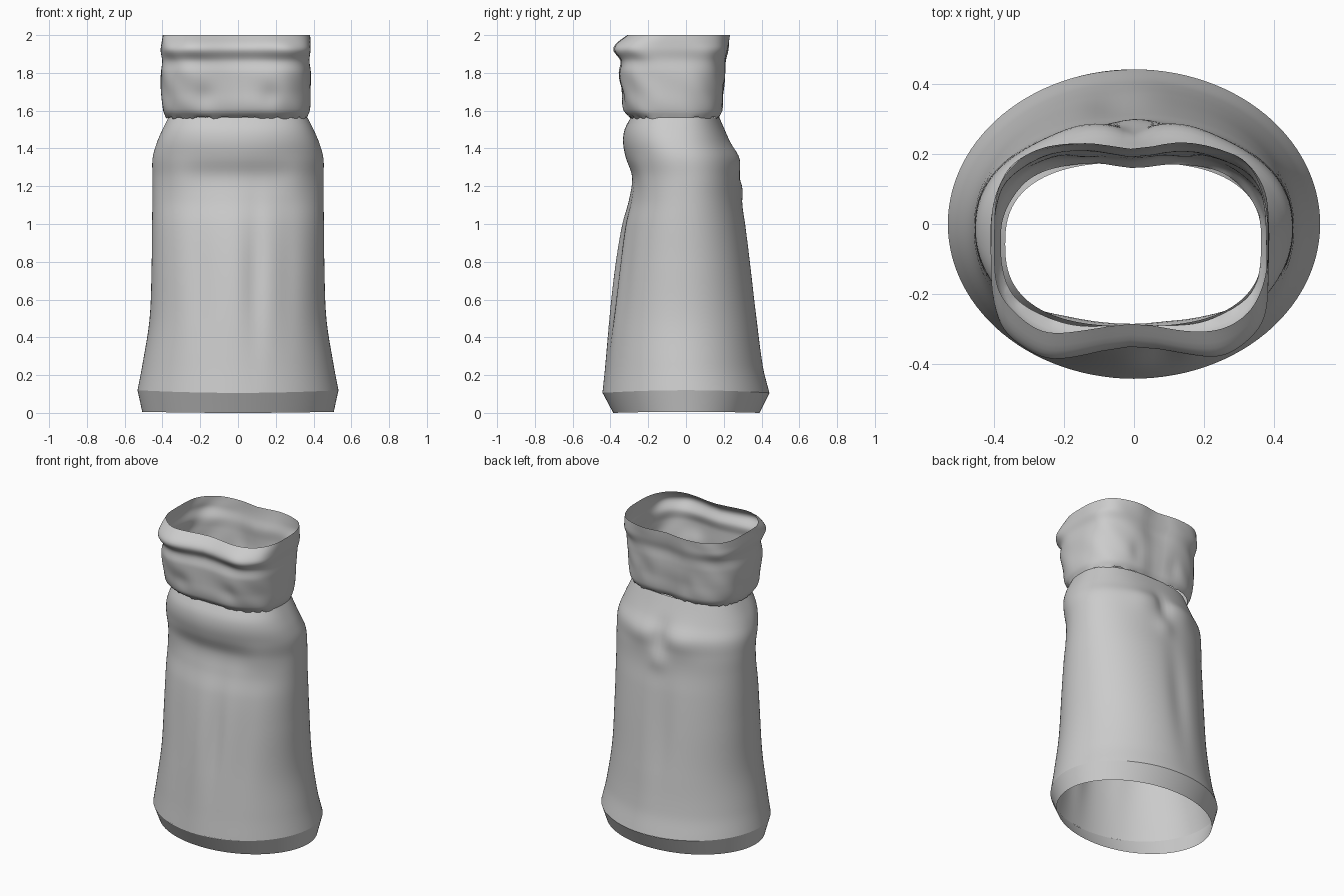
import bpy, math, random

if "Cube" in bpy.data.objects:
    bpy.data.objects.remove(bpy.data.objects["Cube"])

random.seed(4)
SEG = 112


def bump(v, centre, width):
    return math.exp(-((v - centre) / width) ** 2)


def sample(keys, z):
    """Smooth (cubic Hermite) interpolation of profile rows by height."""
    i = 0
    while i < len(keys) - 2 and z > keys[i + 1][0]:
        i += 1
    a, b = keys[i], keys[i + 1]
    p, q = keys[max(i - 1, 0)], keys[min(i + 2, len(keys) - 1)]
    h = b[0] - a[0]
    t = (z - a[0]) / h
    out = []
    for k in range(1, len(a)):
        m0 = (b[k] - p[k]) / (b[0] - p[0]) * h
        m1 = (q[k] - a[k]) / (q[0] - a[0]) * h
        out.append((2*t**3 - 3*t**2 + 1) * a[k] + (t**3 - 2*t**2 + t) * m0
                   + (3*t**2 - 2*t**3) * b[k] + (t**3 - t**2) * m1)
    return out


def loft(name, keys, rows, detail):
    """Open tube of rounded-rectangle rings, with a detail function for folds."""
    z0, z1 = keys[0][0], keys[-1][0]
    verts, faces = [], []
    for r in range(rows + 1):
        z = z0 + (z1 - z0) * r / rows
        half, front, back, power, cx = sample(keys, z)
        cy, depth = (front + back) / 2, (back - front) / 2
        for s in range(SEG):
            a = math.tau * s / SEG
            c, n = math.cos(a), math.sin(a)
            x = cx + half * math.copysign(abs(c) ** (2 / power), c)
            y = cy + depth * math.copysign(abs(n) ** (2 / power), n)
            verts.append(detail(x, y, z, a))
    for r in range(rows):
        for s in range(SEG):
            t = (s + 1) % SEG
            faces.append((r*SEG + s, r*SEG + t, (r+1)*SEG + t, (r+1)*SEG + s))
    mesh = bpy.data.meshes.new(name)
    mesh.from_pydata(verts, [], faces)
    obj = bpy.data.objects.new(name, mesh)
    bpy.context.collection.objects.link(obj)
    for p in mesh.polygons:
        p.use_smooth = True
    return obj


# profile rows: height, half width, front y, back y, roundness, centre x
skirt_keys = [
    (0.12, .532, -.442, .442, 2.0, 0), (0.25, .507, -.427, .408, 2.0, 0),
    (0.50, .468, -.402, .376, 2.05, 0), (0.80, .457, -.366, .341, 2.1, 0),
    (1.00, .455, -.334, .315, 2.12, 0), (1.13, .453, -.300, .294, 2.15, 0),
    (1.25, .453, -.285, .285, 2.15, 0), (1.35, .452, -.318, .280, 2.15, 0),
    (1.43, .430, -.333, .238, 2.25, 0), (1.50, .400, -.325, .205, 2.4, 0),
    (1.565, .368, -.292, .176, 2.55, 0)]
hem_keys = [(0, .507, -.385, .39, 2, 0), (.12, .532, -.442, .442, 2, 0)]
bodice_keys = [
    (1.56, .372, -.300, .182, 2.7, -.008), (1.60, .388, -.338, .203, 2.8, -.010),
    (1.70, .396, -.354, .212, 2.9, -.012), (1.80, .397, -.364, .214, 3.1, -.012),
    (1.865, .390, -.354, .214, 3.3, -.010), (1.92, .397, -.384, .226, 3.7, -.010),
    (1.955, .395, -.372, .232, 3.5, -.010), (2.00, .390, -.318, .238, 3.2, -.010)]


def skirt_detail(x, y, z, a):
    long = bump(z, .72, .36)
    if y < 0:
        # long hanging folds and the flattened area below the belly
        y += long * (.018 * bump(x, .09, .05) - .006 * bump(x, -.02, .06)
                     + .010 * bump(x, -.2, .06) + .008 * bump(x, .26, .06))
        y -= .014 * bump(z, 1.25, .09) * bump(abs(x), .32, .1)
    else:
        # seat cleft with a long fold below it
        y -= .024 * bump(z, 1.34, .08) * bump(x, 0, .05)
        y += .012 * bump(z, 1.33, .09) * bump(abs(x), .15, .09)
        y += .012 * bump(z, 1.18, .06) * bump(x, 0, .06)
        y -= .016 * long * bump(x, -.06, .07)
    if z < .3:
        z -= .014 * math.sin(a) ** 2 * (1 - (z - .12) / .18)
    return x, y, z


def hem_detail(x, y, z, a):
    if z > .05:
        z -= .014 * math.sin(a) ** 2
    else:
        z += .006 * math.cos(a) ** 2
    return x, y, z


def bodice_detail(x, y, z, a):
    upper = min(1, max(0, (z - 1.6) / .3))
    if y < 0:
        # dip between the two front lobes
        y += (.012 + .022 * upper) * bump(x, 0, .14) * (y < -.15)
        y -= .012 * upper * bump(abs(x), .26, .08)
        y += .010 * bump(z, 1.68, .06) * bump(abs(x), .17, .05)
    else:
        y -= .022 * bump(x, 0, .09)
        y -= .012 * bump(z, 1.68, .08) * bump(abs(x), .14, .05)
    # soft cloth wrinkles
    w = .003 * math.sin(7 * a + 9 * z) * math.sin(24 * z + 2 * a)
    x, y = x + w * math.cos(a), y + w * math.sin(a)
    # ragged lower edge
    if z < 1.565:
        z += random.uniform(-.004, .008)
    return x, y, z


loft("hem_band", hem_keys, 1, hem_detail)
loft("skirt", skirt_keys, 72, skirt_detail)
loft("bodice", bodice_keys, 36, bodice_detail)
